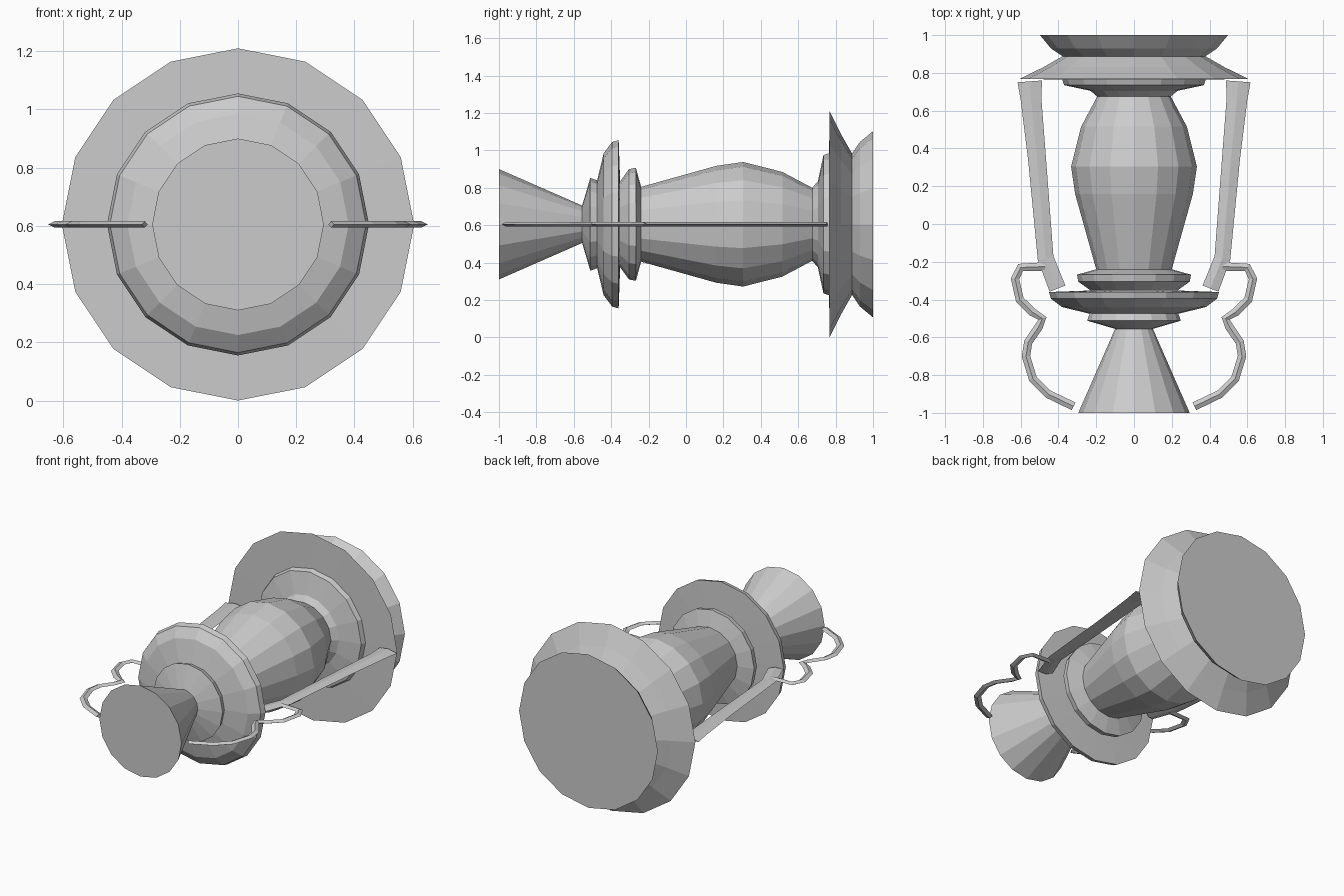
import bpy, bmesh, math
from mathutils import Vector

if "Cube" in bpy.data.objects:
    bpy.data.objects.remove(bpy.data.objects["Cube"])

SIDES = 16
AXIS_Z = 0.605

metal = bpy.data.materials.new("grey")
metal.diffuse_color = (0.6, 0.6, 0.6, 1)
metal.use_nodes = True
metal.node_tree.nodes["Principled BSDF"].inputs["Base Color"].default_value = metal.diffuse_color


def finish(name, bm):
    mesh = bpy.data.meshes.new(name)
    bm.to_mesh(mesh)
    bm.free()
    mesh.materials.append(metal)
    obj = bpy.data.objects.new(name, mesh)
    bpy.context.collection.objects.link(obj)
    return obj


def turned(name, profile, cap_front=False, cap_back=False):
    """Turn a (y, radius) profile around the lying axis."""
    bm = bmesh.new()
    rings = []
    for y, r in profile:
        angles = [2 * math.pi * j / SIDES for j in range(SIDES)]
        rings.append([bm.verts.new((r * math.sin(a), y, AXIS_Z + r * math.cos(a))) for a in angles])
    for low, high in zip(rings, rings[1:]):
        for j in range(SIDES):
            k = (j + 1) % SIDES
            bm.faces.new((low[j], low[k], high[k], high[j]))
    if cap_front:
        bm.faces.new(rings[0][::-1])
    if cap_back:
        bm.faces.new(rings[-1])
    return finish(name, bm)


def strap(name, path, side, half_thick=0.011):
    """Sweep a thin diamond section along (x, y, width) points."""
    bm = bmesh.new()
    pts = [Vector((side * x, y, AXIS_Z)) for x, y, w in path]
    rings = []
    for i, p in enumerate(pts):
        before = (p - pts[max(i - 1, 0)]).normalized()
        after = (pts[min(i + 1, len(pts) - 1)] - p).normalized()
        along = (before + after).normalized()
        across = Vector((-along.y, along.x, 0)) * path[i][2] / 2
        up = Vector((0, 0, half_thick))
        rings.append([bm.verts.new(p + o) for o in (across, up, -across, -up)])
    for a, b in zip(rings, rings[1:]):
        for j in range(4):
            k = (j + 1) % 4
            bm.faces.new((a[j], a[k], b[k], b[j]))
    bm.faces.new(rings[0])
    bm.faces.new(rings[-1])
    bmesh.ops.recalc_face_normals(bm, faces=bm.faces)
    return finish(name, bm)


# Flared chimney and its collar
turned("chimney", [(-1, 0.295), (-0.555, 0.10)], cap_front=True)
turned("chimney_collar", [(-0.555, 0.10), (-0.512, 0.248), (-0.475, 0.235)])

# Domed hood with flat underside
turned("hood", [(-0.475, 0.235), (-0.44, 0.38), (-0.395, 0.44), (-0.36, 0.45), (-0.352, 0.23)])
turned("hood_ring", [(-0.352, 0.23), (-0.305, 0.295), (-0.268, 0.302), (-0.24, 0.2)])

# Bulging globe
turned("globe", [(-0.24, 0.2), (0.16, 0.312), (0.305, 0.333), (0.515, 0.28), (0.675, 0.195)])

# Burner collar and flared base
turned("burner_collar", [(0.675, 0.195), (0.705, 0.23), (0.735, 0.37), (0.765, 0.38)])
turned("base", [(0.765, 0.38), (0.768, 0.605), (0.83, 0.48), (0.888, 0.378),
                (0.93, 0.44), (1.0, 0.498)], cap_back=True)

# Side bars and the bent wire handles
BAR = [(0.552, 0.755, 0.13), (0.545, 0.66, 0.11), (0.513, 0.34, 0.095),
       (0.468, -0.18, 0.085), (0.405, -0.342, 0.09)]
HANDLE = [(0.47, -0.225, 0.045), (0.60, -0.23, 0.045), (0.63, -0.29, 0.045),
          (0.605, -0.40, 0.045), (0.54, -0.465, 0.045), (0.485, -0.50, 0.045),
          (0.505, -0.545, 0.045), (0.56, -0.625, 0.045), (0.572, -0.70, 0.045),
          (0.535, -0.82, 0.045), (0.455, -0.90, 0.045), (0.32, -0.965, 0.045)]
for label, side in (("left", -1), ("right", 1)):
    strap(label + "_side_bar", BAR, side)
    strap(label + "_wire_handle", HANDLE, side)
